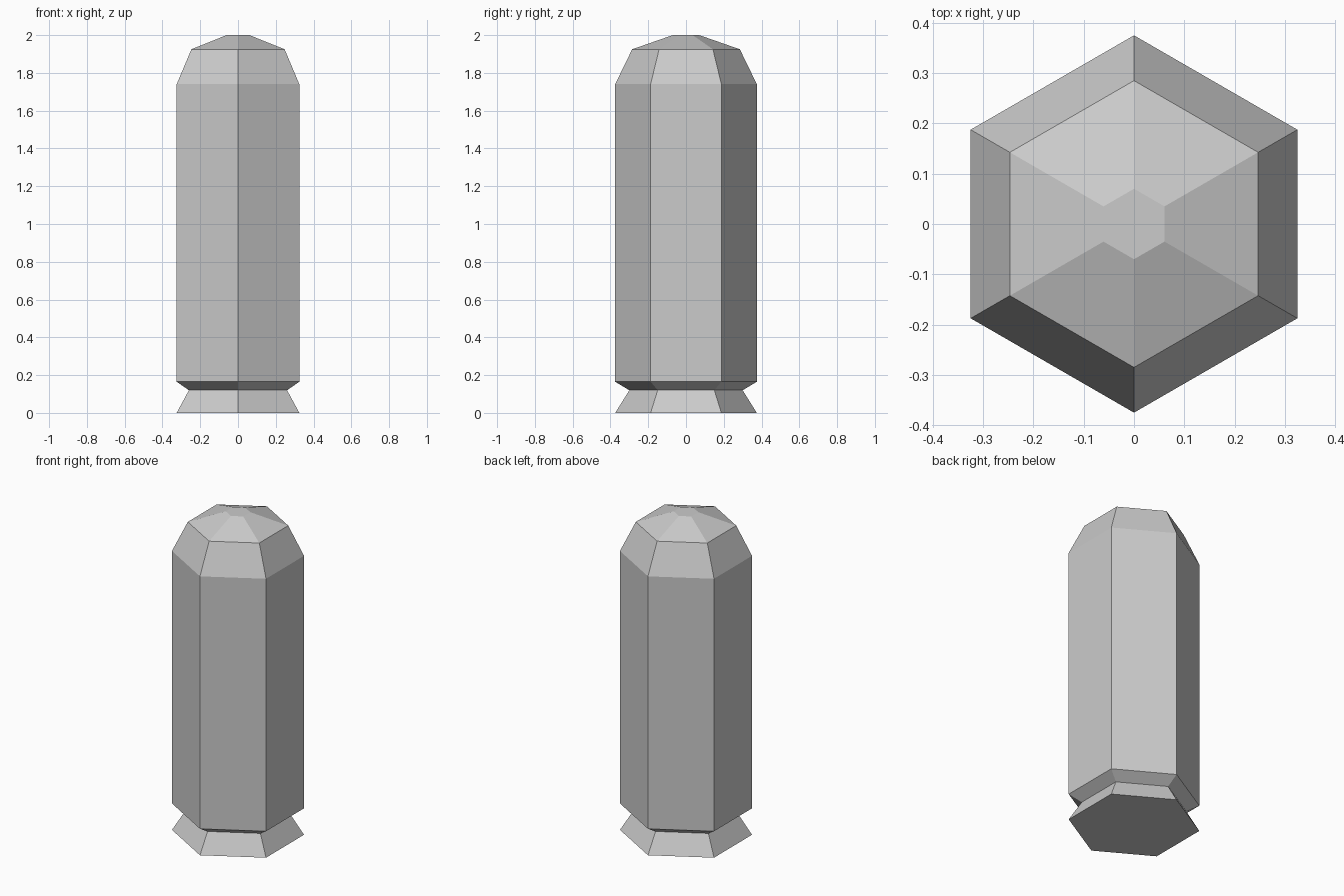
import bpy
import bmesh
from math import cos, sin, pi

cube = bpy.data.objects.get("Cube")
if cube:
    bpy.data.objects.remove(cube, do_unlink=True)

SIDES = 6

# Single plain grey material
grey = bpy.data.materials.new("plain grey")
grey.use_nodes = True
colour = (0.6, 0.6, 0.6, 1)
grey.diffuse_color = colour
grey.node_tree.nodes["Principled BSDF"].inputs["Base Color"].default_value = colour


def hex_ring(bm, radius, z):
    """Ring of six points with corners on the front and back."""
    angles = [pi / 2 + 2 * pi * i / SIDES for i in range(SIDES)]
    return [bm.verts.new((radius * cos(a), radius * sin(a), z)) for a in angles]


def hex_column(name, profile):
    """Closed six-sided solid through (radius, height) pairs."""
    bm = bmesh.new()
    rings = [hex_ring(bm, r, z) for r, z in profile]
    for low, high in zip(rings, rings[1:]):
        for i in range(SIDES):
            j = (i + 1) % SIDES
            bm.faces.new((low[i], low[j], high[j], high[i]))
    bm.faces.new(rings[0][::-1])
    bm.faces.new(rings[-1])
    bmesh.ops.recalc_face_normals(bm, faces=bm.faces)
    mesh = bpy.data.meshes.new(name)
    bm.to_mesh(mesh)
    bm.free()
    mesh.materials.append(grey)
    obj = bpy.data.objects.new(name, mesh)
    bpy.context.collection.objects.link(obj)
    return obj


# Flared foot, narrow neck, straight shaft, chamfered shoulder and shallow cap
hex_column("hexagonal_post", [
    (0.375, 0), (0.30, 0.12), (0.375, 0.165),
    (0.375, 1.74), (0.285, 1.925), (0.07, 2.0),
])
